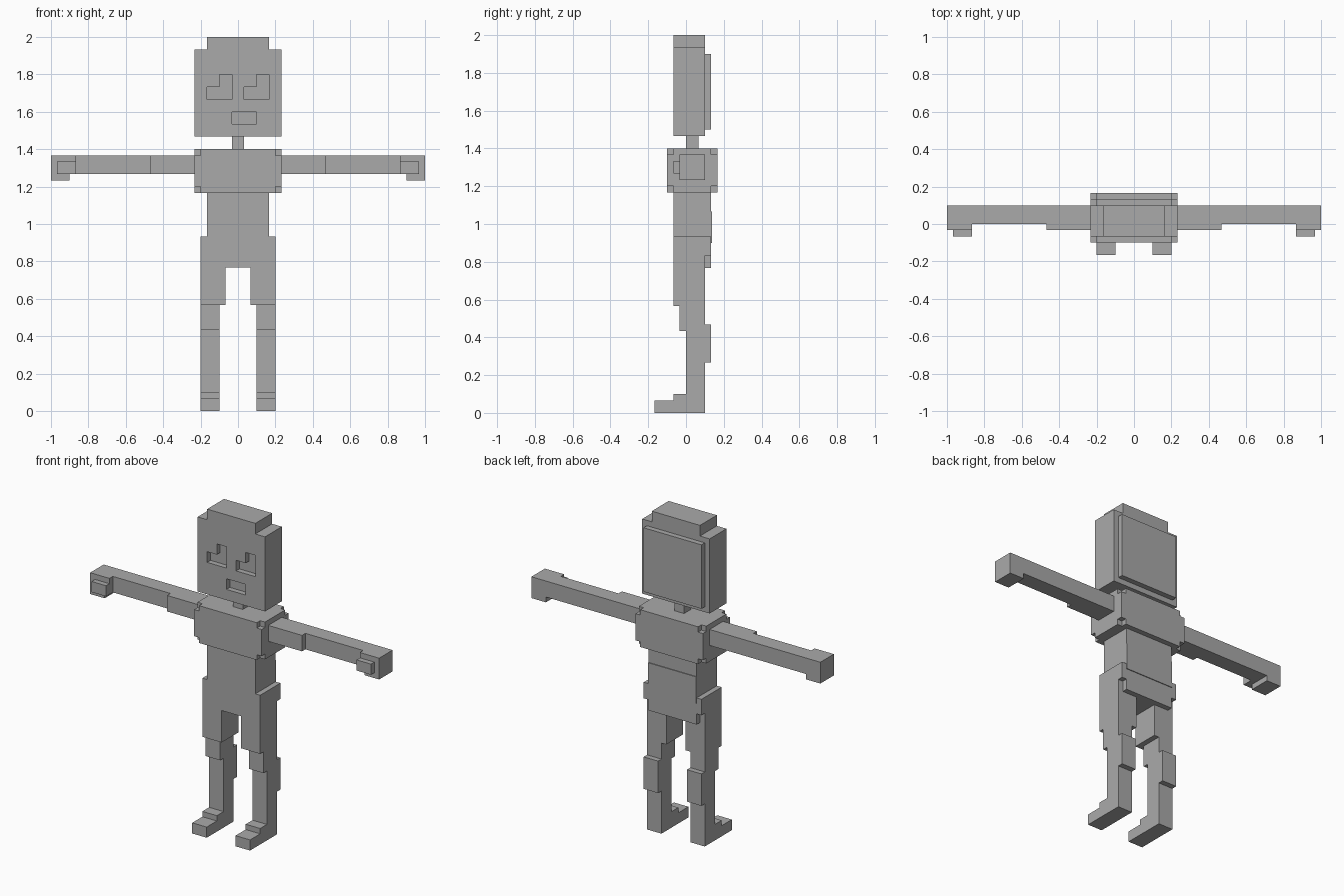
import bpy, bmesh
from mathutils import Vector

U = 1 / 30  # one block of the grid

cube = bpy.data.objects.get("Cube")
if cube:
    bpy.data.objects.remove(cube, do_unlink=True)

grey = bpy.data.materials.new("plain_grey")
grey.use_nodes = True
colour = (0.4, 0.4, 0.4, 1)
grey.diffuse_color = colour
grey.node_tree.nodes["Principled BSDF"].inputs["Base Color"].default_value = colour


def finish(name, bm):
    bmesh.ops.recalc_face_normals(bm, faces=bm.faces)
    mesh = bpy.data.meshes.new(name)
    bm.to_mesh(mesh)
    bm.free()
    mesh.materials.append(grey)
    obj = bpy.data.objects.new(name, mesh)
    bpy.context.scene.collection.objects.link(obj)
    return obj


def add_prism(bm, profile, axis, start, end):
    """Extrude a 2D profile along an axis; the profile uses the other two axes in order."""
    def place(p, d):
        c = list(p)
        c.insert(axis, d)
        return Vector(c) * U
    face = bm.faces.new([bm.verts.new(place(p, start)) for p in profile])
    new = bmesh.ops.extrude_face_region(bm, geom=[face])["geom"]
    shift = place((0, 0), end - start)
    bmesh.ops.translate(bm, vec=shift, verts=[g for g in new if isinstance(g, bmesh.types.BMVert)])


def prism(name, profile, axis, start, end):
    bm = bmesh.new()
    add_prism(bm, profile, axis, start, end)
    return finish(name, bm)


def rect(x, z):
    return [(x[0], z[0]), (x[1], z[0]), (x[1], z[1]), (x[0], z[1])]


def box(name, x, y, z):
    return prism(name, rect(x, z), 1, *y)


def mirrored(half):
    """Complete a symmetric outline from its +x half, listed bottom to top."""
    return half + [(-x, z) for x, z in reversed(half)]


def pair(name, maker):
    """Make a left part and its mirrored right copy."""
    left = maker("left_" + name)
    mesh = left.data.copy()
    bm = bmesh.new()
    bm.from_mesh(mesh)
    for v in bm.verts:
        v.co.x *= -1
    bpy.data.meshes.remove(mesh)
    finish("right_" + name, bm)


def carve(obj, cutter):
    mod = obj.modifiers.new("carve", "BOOLEAN")
    mod.operation = "DIFFERENCE"
    mod.solver = "EXACT"
    mod.object = cutter
    cutter.hide_render = True
    cutter.display_type = "WIRE"
    cutter.hide_set(True)


# Head with stepped top, back panel and neck
head = prism("head", mirrored([(7, 44), (7, 58), (5, 58), (5, 60)]), 1, -2, 3)
box("head_back_panel", (-6, 6), (3, 4), (45, 57))
box("neck", (-1, 1), (0, 2), (42, 44))

# Recessed eyes and mouth
bm = bmesh.new()
for x in (-5, 1):
    eye = [(x, 50), (x + 4, 50), (x + 4, 54), (x + 2, 54), (x + 2, 52), (x, 52)]
    add_prism(bm, eye, 1, -3, -1)
add_prism(bm, rect((-1, 3), (46, 48)), 1, -3, -1)
carve(head, finish("face_cutter", bm))

# Chest with its eight corner blocks removed
chest = box("chest", (-7, 7), (-3, 5), (35, 42))
bm = bmesh.new()
for x in ((-8, -6), (6, 8)):
    for y in ((-4, -2), (4, 6)):
        for z in ((34, 36), (41, 43)):
            add_prism(bm, rect(x, z), 1, *y)
carve(chest, finish("corner_cutter", bm))

# Waist and hips
box("waist", (-5, 5), (-2, 4), (28, 35))
box("lower_back_panel", (-5, 5), (3, 4.15), (27, 32))
box("hips", (-6, 6), (-2, 3), (23, 28))
prism("hip_back_panel", mirrored([(5, 23), (5, 25), (6, 25), (6, 28)]), 1, 3, 4)

# Arms: outline seen from above, then fingers and thumb
arm = [(7, -1), (14, -1), (14, 0), (26, 0), (26, -1), (30, -1), (30, 3), (7, 3)]
pair("arm", lambda n: prism(n, arm, 2, 38, 41))
pair("fingers", lambda n: box(n, (27, 30), (-1, 3), (37, 38)))
pair("thumb", lambda n: box(n, (26, 29), (-2, -1), (38, 40)))

# Legs: thigh block, then knee, calf and foot as one side outline
shin = [(-5, 0), (3, 0), (3, 8), (4, 8), (4, 14), (3, 14), (3, 17),
        (-1, 17), (-1, 13), (0, 13), (0, 3), (-2, 3), (-2, 2), (-5, 2)]
pair("thigh", lambda n: box(n, (2, 6), (-2, 3), (17, 23)))
pair("lower_leg", lambda n: prism(n, shin, 0, 3, 6))
